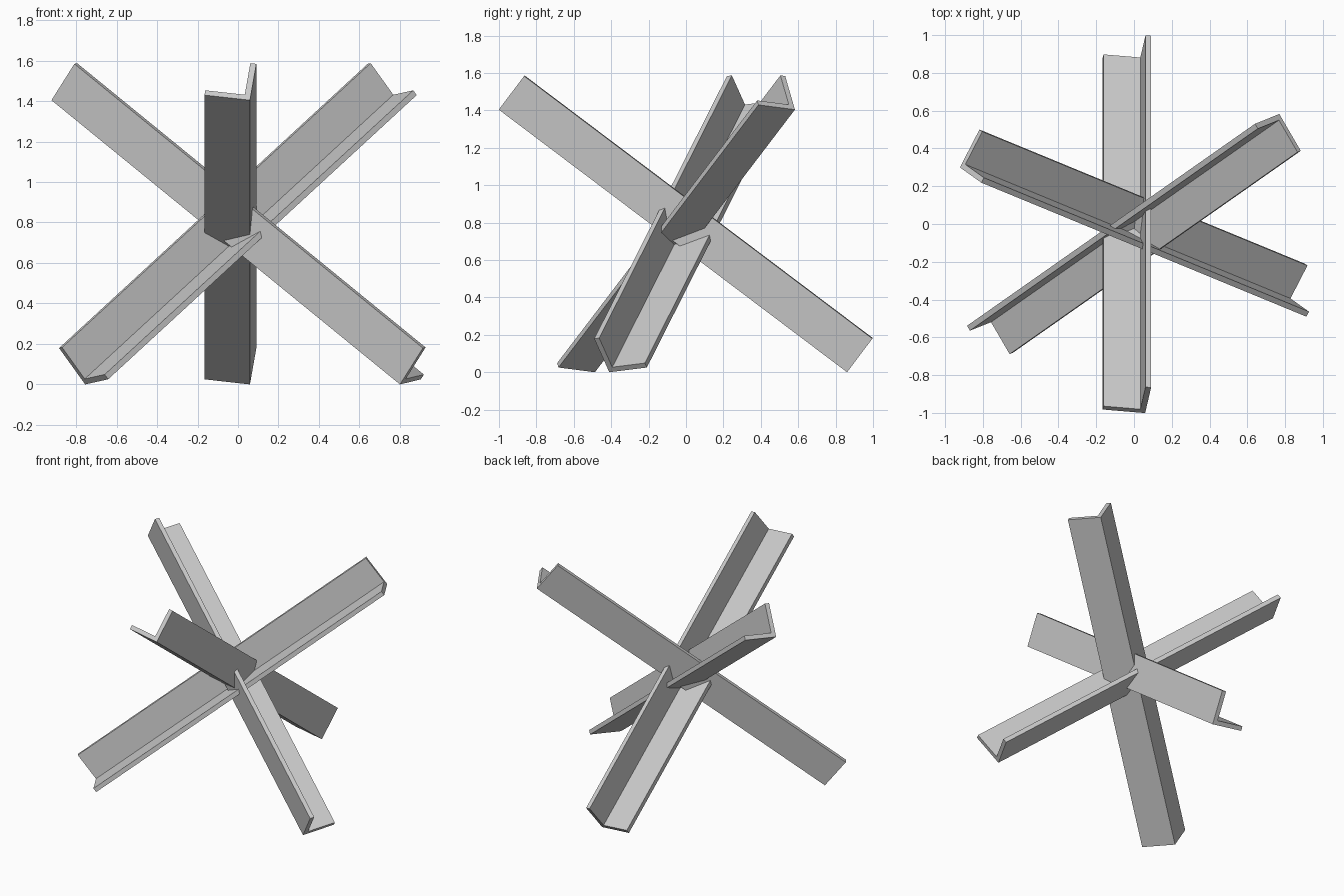
import bpy, bmesh, math
from mathutils import Vector

if "Cube" in bpy.data.objects:
    bpy.data.objects.remove(bpy.data.objects["Cube"])

# L-shaped angle-iron section, rolled slightly about its outer corner
LEG, THICK, ROLL = 0.227, 0.03, math.radians(8)
U = (-math.cos(ROLL), math.sin(ROLL))   # wide flange direction
V = (math.sin(ROLL), math.cos(ROLL))    # upright flange direction
PROFILE = [(a * U[0] + b * V[0], a * U[1] + b * V[1]) for a, b in
           [(0, 0), (LEG, 0), (LEG, THICK), (THICK, THICK), (THICK, LEG), (0, LEG)]]
RUN, RISE = 1.862, 1.404


def beam(name, foot, azimuth):
    """Sweep the section from the foot corner up along the inclined axis."""
    a = math.radians(azimuth)
    axis = Vector((math.cos(a) * RUN, math.sin(a) * RUN, RISE))
    side = Vector((-math.sin(a), math.cos(a), 0))
    normal = axis.cross(side).normalized()
    base = Vector((foot[0], foot[1], 0))
    bm = bmesh.new()
    face = bm.faces.new([bm.verts.new(base + side * s + normal * n) for s, n in PROFILE])
    ext = bmesh.ops.extrude_face_region(bm, geom=[face], use_keep_orig=True)
    bmesh.ops.translate(bm, vec=axis,
                        verts=[e for e in ext['geom'] if isinstance(e, bmesh.types.BMVert)])
    bmesh.ops.recalc_face_normals(bm, faces=bm.faces)
    mesh = bpy.data.meshes.new(name)
    bm.to_mesh(mesh)
    bm.free()
    bpy.context.collection.objects.link(bpy.data.objects.new(name, mesh))


# Three crossed beams: position of the lower corner and heading of the raised end
beam("front_beam", (0.059, 0.861), -90)
beam("left_beam", (0.80, -0.41), 157.6)
beam("right_beam", (-0.755, -0.487), 35.05)
